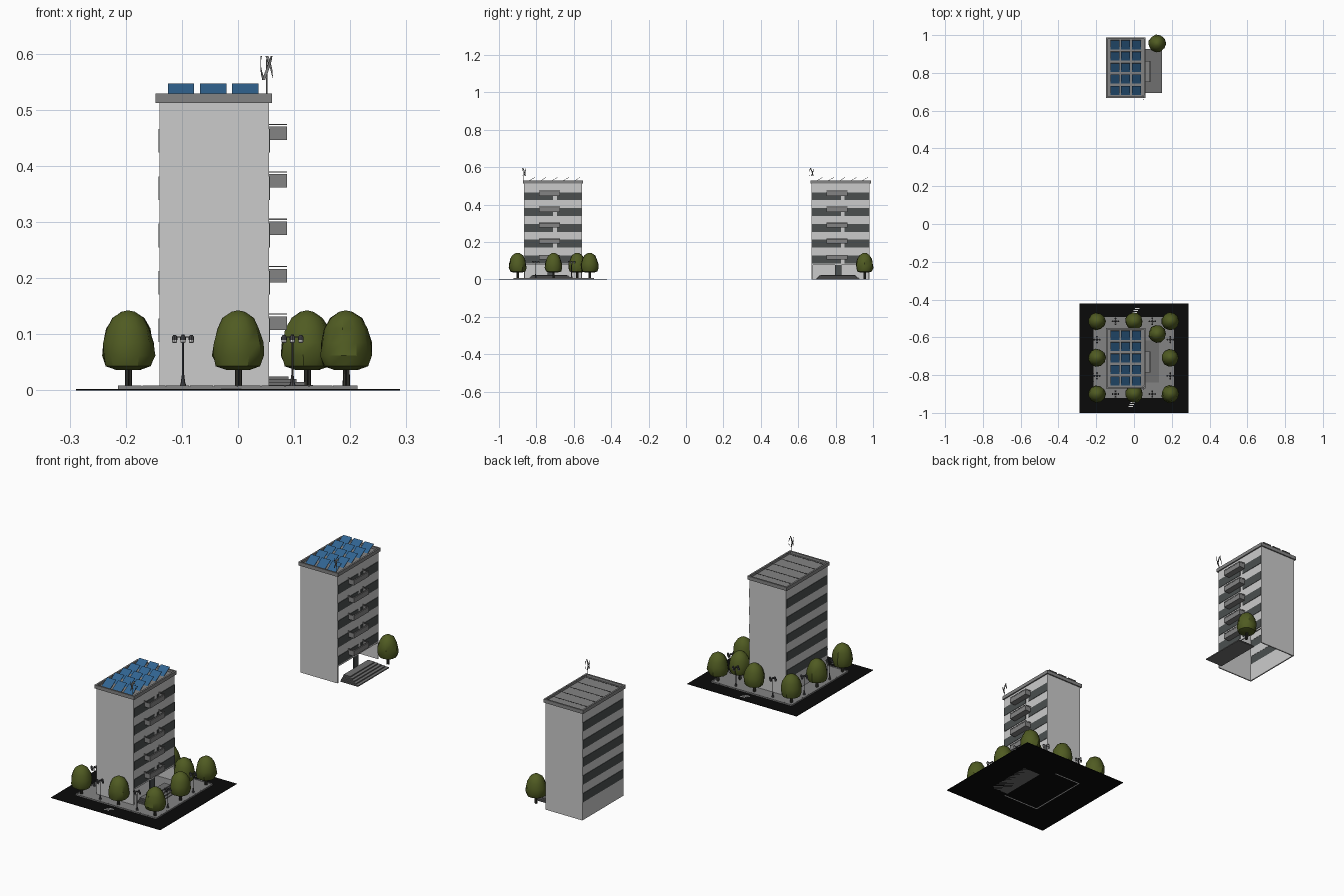
import bpy, bmesh, math, random
from mathutils import Vector

if "Cube" in bpy.data.objects:
    bpy.data.objects.remove(bpy.data.objects["Cube"])

random.seed(4)


def mat(name, r, g, b):
    m = bpy.data.materials.new(name)
    m.diffuse_color = (r, g, b, 1)
    m.use_nodes = True
    m.node_tree.nodes["Principled BSDF"].inputs["Base Color"].default_value = m.diffuse_color
    return m


WALL = mat("wall light grey", 0.60, 0.60, 0.60)
GREY = mat("concrete grey", 0.23, 0.23, 0.23)
STEP = mat("step grey", 0.16, 0.16, 0.16)
GLASS = mat("dark glass", 0.07, 0.078, 0.078)
BLUE = mat("panel blue", 0.03, 0.125, 0.28)
LEAF = mat("leaf green", 0.08, 0.105, 0.016)
BARK = mat("bark", 0.035, 0.035, 0.028)
ROAD = mat("asphalt", 0.003, 0.003, 0.003)
METAL = mat("lamp metal", 0.07, 0.07, 0.075)
WHITE = mat("white", 0.75, 0.75, 0.75)


def finish(name, bm, mats, smooth=None):
    bmesh.ops.recalc_face_normals(bm, faces=bm.faces)
    me = bpy.data.meshes.new(name)
    bm.to_mesh(me)
    bm.free()
    for m in mats:
        me.materials.append(m)
    ob = bpy.data.objects.new(name, me)
    bpy.context.collection.objects.link(ob)
    if smooth:
        bpy.context.view_layer.objects.active = ob
        ob.select_set(True)
        bpy.ops.object.shade_smooth_by_angle(angle=math.radians(smooth))
        ob.select_set(False)
    return ob


def add_box(bm, x0, x1, y0, y1, z0, z1, mi=0):
    r = bmesh.ops.create_cube(bm, size=1)
    for v in r["verts"]:
        v.co = Vector(((x0 + x1) / 2 + v.co.x * (x1 - x0),
                       (y0 + y1) / 2 + v.co.y * (y1 - y0),
                       (z0 + z1) / 2 + v.co.z * (z1 - z0)))
    for f in {f for v in r["verts"] for f in v.link_faces}:
        f.material_index = mi


def boxes(name, material, items):
    bm = bmesh.new()
    for it in items:
        add_box(bm, *it)
    return finish(name, bm, [material])


def lathe(bm, profile, sides, x=0, y=0, mi=0, jitter=0):
    rings = []
    for r, z in profile:
        ring = []
        for i in range(sides):
            a = 2 * math.pi * i / sides
            k = r * (1 + random.uniform(-jitter, jitter))
            ring.append(bm.verts.new((x + k * math.cos(a), y + k * math.sin(a), z)))
        rings.append(ring)
    faces = [bm.faces.new(rings[0][::-1]), bm.faces.new(rings[-1])]
    for a, b in zip(rings, rings[1:]):
        for i in range(sides):
            j = (i + 1) % sides
            faces.append(bm.faces.new((a[i], a[j], b[j], b[i])))
    for f in faces:
        f.material_index = mi


FLOOR, BAND = 0.0845, 0.042
TOPS = [0.466 - FLOOR * i for i in range(5)]     # tops of the window strips
X0, X1 = -0.14, 0.055


def building(yc):
    y0, y1 = yc - 0.155, yc + 0.155
    ba, bb = yc - 0.076, yc + 0.036              # balcony bay
    # plain end walls
    boxes("end_walls", WALL, [(X0, X1, y0, y0 + 0.006, 0, 0.515),
                              (X0, X1, y1 - 0.006, y1, 0, 0.515)])
    # banded long sides; the entrance side is open at ground level
    light, dark = [], []
    lows = [t - BAND for t in TOPS]
    ups = [0.515] + lows[:-1]
    for t, lo, up in zip(TOPS, lows, ups):
        light += [(X0, X0 + 0.006, y0, y1, t, up), (X1 - 0.006, X1, y0, y1, t, up),
                  (X1 - 0.006, X1 - 0.001, bb - 0.035, bb - 0.015, lo, t)]
        dark += [(X0 - 0.002, X0 + 0.005, y0 + 0.002, y1 - 0.002, lo, t),
                 (X1 - 0.005, X1 + 0.002, y0 + 0.002, bb - 0.035, lo, t),
                 (X1 - 0.005, X1 + 0.002, bb - 0.015, y1 - 0.002, lo, t)]
    light += [(X0, X0 + 0.006, y0, y1, 0, lows[-1]),
              (X1 - 0.006, X1, y0, y1, lows[-1] - 0.008, lows[-1])]
    boxes("light_bands", WALL, light)
    boxes("window_strips", GLASS, dark)
    # entrance doors
    boxes("entrance_doors", GLASS, [(X1 - 0.006, X1, yc - 0.03, yc + 0.005, 0.02, 0.08)])
    # balconies: floor, front and side railings
    bal = []
    for t in TOPS:
        z, h = t - 0.02, t + 0.004
        bal += [(X1, 0.086, ba, bb, z, z + 0.005), (0.083, 0.087, ba, bb, z, h),
                (X1, 0.086, ba, ba + 0.003, z, h), (X1, 0.086, bb - 0.003, bb, z, h),
                (X1, 0.087, ba, ba + 0.002, h + 0.003, h + 0.005),
                (X1, 0.087, bb - 0.002, bb, h + 0.003, h + 0.005),
                (0.085, 0.087, ba, bb, h + 0.003, h + 0.005)]
    boxes("balconies", GREY, bal)
    # roof with raised rim
    a, b, c, d = -0.147, 0.061, yc - 0.161, yc + 0.161
    boxes("roof", GREY, [(a, b, c, d, 0.512, 0.518),
                         (a, a + 0.008, c, d, 0.518, 0.529), (b - 0.008, b, c, d, 0.518, 0.529),
                         (a, b, c, c + 0.008, 0.518, 0.529), (a, b, d - 0.008, d, 0.518, 0.529)])
    # tilted solar panels, blue on the sloping face
    bm = bmesh.new()
    for i in range(3):
        for j in range(5):
            x, y = -0.125 + 0.0573 * i, yc - 0.144 + 0.0605 * j
            prof = [(y, 0.519), (y + 0.047, 0.547), (y + 0.048, 0.545), (y + 0.002, 0.518)]
            l = [bm.verts.new((x, *p)) for p in prof]
            r = [bm.verts.new((x + 0.047, *p)) for p in prof]
            bm.faces.new(l)
            bm.faces.new(r[::-1])
            for k in range(4):
                n = (k + 1) % 4
                f = bm.faces.new((l[k], r[k], r[n], l[n]))
                f.material_index = 1 if k == 0 else 0
    finish("solar_panels", bm, [GREY, BLUE])
    # small wind turbine with twisted blades
    bm = bmesh.new()
    tx, ty = 0.051, yc - 0.156
    lathe(bm, [(0.0015, 0.518), (0.0012, 0.59)], 6, tx, ty)
    for k in range(3):
        prev = None
        for s in range(6):
            ang = 2 * math.pi * k / 3 + s * 0.3
            z = 0.553 + s * 0.0085
            row = [bm.verts.new((tx + 0.011 * math.cos(ang + o), ty + 0.011 * math.sin(ang + o), z))
                   for o in (-0.25, 0.25)]
            if prev:
                bm.faces.new((prev[0], prev[1], row[1], row[0]))
            prev = row
    finish("wind_turbine", bm, [GREY])
    # entrance steps
    boxes("entrance_steps", STEP, [(X1, 0.148 - 0.0145 * i, yc - 0.133 + 0.006 * i,
                                    yc + 0.1 - 0.006 * i, 0.005 * i, 0.005 * (i + 1))
                                   for i in range(5)])


def tree(x, y):
    bm = bmesh.new()
    lathe(bm, [(0.02, 0.036), (0.04, 0.043), (0.0465, 0.062), (0.045, 0.085),
               (0.039, 0.11), (0.028, 0.129), (0.012, 0.14), (0.003, 0.142)],
          11, x, y, 0, 0.05)
    for i in range(3):                            # clustered stems
        a = 2.1 * i
        lathe(bm, [(0.0035, 0.002), (0.003, 0.04)], 6,
              x + 0.004 * math.cos(a), y + 0.004 * math.sin(a), 1)
    finish("tree", bm, [LEAF, BARK], 35)


def lamp(x, y):
    bm = bmesh.new()
    lathe(bm, [(0.006, 0.007), (0.004, 0.014), (0.0018, 0.03), (0.0014, 0.095), (0.003, 0.1)], 8, x, y)
    add_box(bm, x - 0.016, x + 0.016, y - 0.001, y + 0.001, 0.094, 0.096)
    add_box(bm, x - 0.001, x + 0.001, y - 0.016, y + 0.016, 0.094, 0.096)
    for dx, dy in ((1, 0), (-1, 0), (0, 1), (0, -1)):
        hx, hy = x + 0.015 * dx, y + 0.015 * dy
        lathe(bm, [(0.005, 0.09), (0.005, 0.095), (0.002, 0.099)], 8, hx, hy)
        lathe(bm, [(0.002, 0.084), (0.0045, 0.086), (0.0045, 0.09)], 8, hx, hy, 1)
    finish("street_lamp", bm, [METAL, WHITE])


# road, pavement and kerb
YC = -0.711
boxes("road", ROAD, [(-0.289, 0.289, -1.0, -0.422, 0, 0.002)])
boxes("pavement", GREY, [(-0.213, 0.212, -0.92, -0.493, 0.002, 0.007)])
kerb = []
for i in range(10):
    u = -0.213 + 0.0425 * i
    v = -0.92 + 0.0427 * i
    kerb += [(u, u + 0.041, -0.921, -0.915, 0.002, 0.0085), (u, u + 0.041, -0.498, -0.492, 0.002, 0.0085),
             (-0.214, -0.208, v, v + 0.041, 0.002, 0.0085), (0.207, 0.213, v, v + 0.041, 0.002, 0.0085)]
boxes("kerb", GREY, kerb)
# painted road marks
marks = []
for cx, cy in ((0.01, -0.458), (-0.012, -0.955)):
    marks += [(cx - 0.018 + 0.006 * i, cx + 0.006 + 0.006 * i, cy - 0.013 + 0.01 * i,
               cy - 0.008 + 0.01 * i, 0.002, 0.003) for i in range(3)]
boxes("road_marks", WHITE, marks)

# two towers on the same plan
building(YC)
building(YC + 1.538)

# trees around the block, plus one beside each entrance
for ty in (-0.515, -0.708, -0.9):
    for tx in (-0.196, 0, 0.192):
        if not (tx == 0 and ty == -0.708):
            tree(tx, ty)
tree(0.123, -0.582)
tree(0.123, 0.955)

# lamps between the trees
for ly in (-0.515, -0.9):
    for lx in (-0.098, 0.097):
        lamp(lx, ly)
for lx in (-0.196, 0.192):
    for ly in (-0.612, -0.804):
        lamp(lx, ly)
